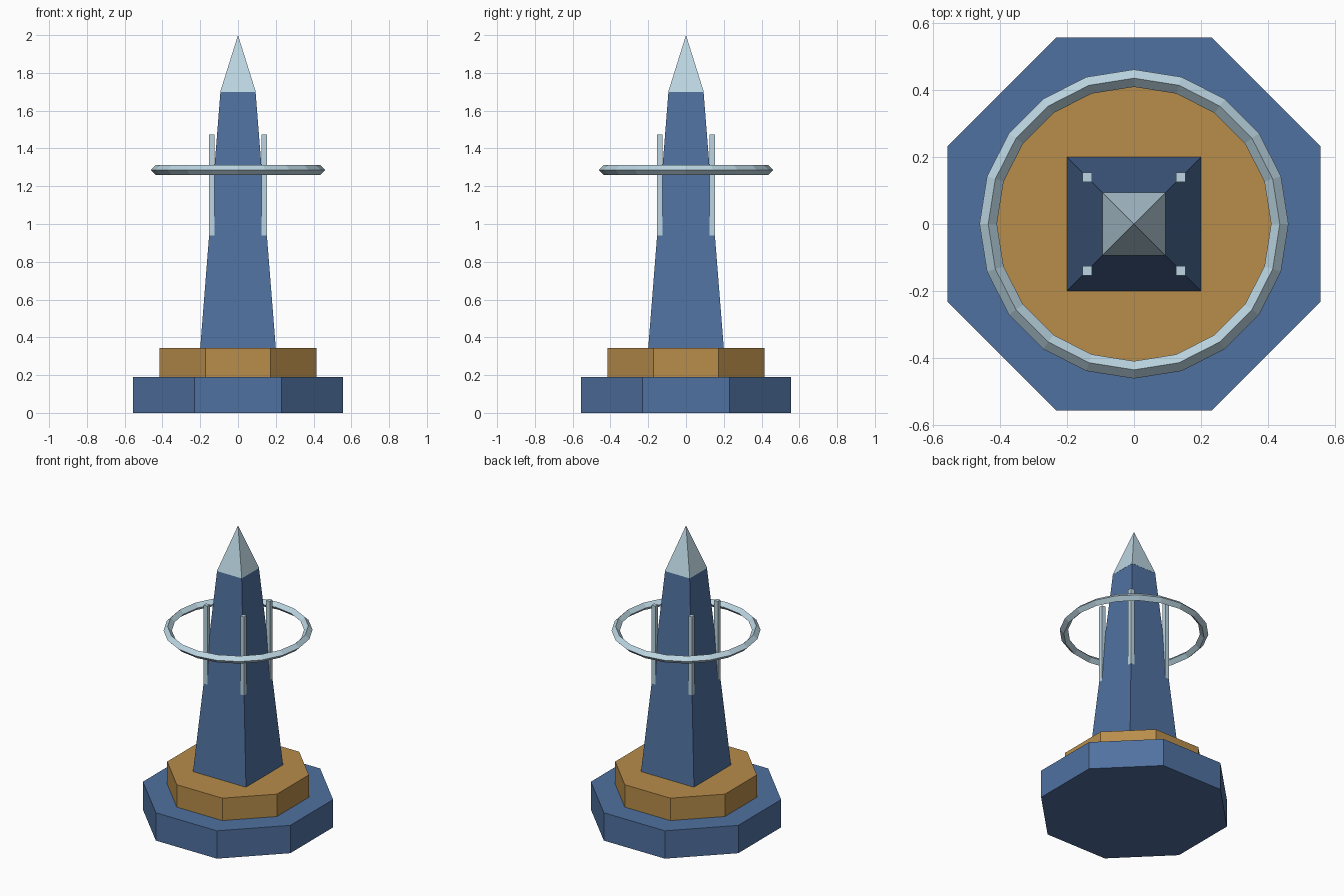
import bpy
import math

if "Cube" in bpy.data.objects:
    bpy.data.objects.remove(bpy.data.objects["Cube"])


def material(name, rgb):
    m = bpy.data.materials.new(name)
    m.diffuse_color = (*rgb, 1.0)
    m.use_nodes = True
    m.node_tree.nodes["Principled BSDF"].inputs["Base Color"].default_value = m.diffuse_color
    return m


BLUE = material("slate blue", (0.080, 0.165, 0.352))
GOLD = material("ochre gold", (0.479, 0.266, 0.069))
PALE = material("pale silver blue", (0.503, 0.672, 0.760))


def finish(name, mat):
    ob = bpy.context.object
    ob.name = name
    ob.data.name = name
    ob.data.materials.append(mat)
    return ob


def tapered_prism(name, sides, r_low, r_high, z_low, z_high, mat):
    """Flat-sided prism; r_low and r_high are centre-to-side distances."""
    k = 1 / math.cos(math.pi / sides)
    bpy.ops.mesh.primitive_cone_add(
        vertices=sides, radius1=r_low * k, radius2=r_high * k,
        depth=z_high - z_low, location=(0, 0, (z_low + z_high) / 2),
        rotation=(0, 0, math.pi / sides))
    return finish(name, mat)


# Stepped octagonal base
tapered_prism("lower_plinth", 8, 0.557, 0.557, 0.0, 0.19, BLUE)
tapered_prism("upper_plinth", 8, 0.415, 0.415, 0.19, 0.343, GOLD)

# Square tapering shaft and pointed cap
tapered_prism("obelisk_shaft", 4, 0.2, 0.093, 0.343, 1.7, BLUE)
tapered_prism("pyramid_cap", 4, 0.094, 0.0, 1.7, 2.0, PALE)

# Floating ring with a diamond cross-section
bpy.ops.mesh.primitive_torus_add(
    major_segments=20, minor_segments=4, major_radius=0.435,
    minor_radius=0.026, location=(0, 0, 1.286))
finish("halo_ring", PALE)

# Four upright rods at the shaft corners
for i, (sx, sy) in enumerate([(-1, -1), (1, -1), (1, 1), (-1, 1)], 1):
    bpy.ops.mesh.primitive_cube_add(size=1, location=(sx * 0.139, sy * 0.139, 1.2))
    rod = finish(f"corner_rod_{i}", PALE)
    rod.scale = (0.028, 0.028, 0.55)
